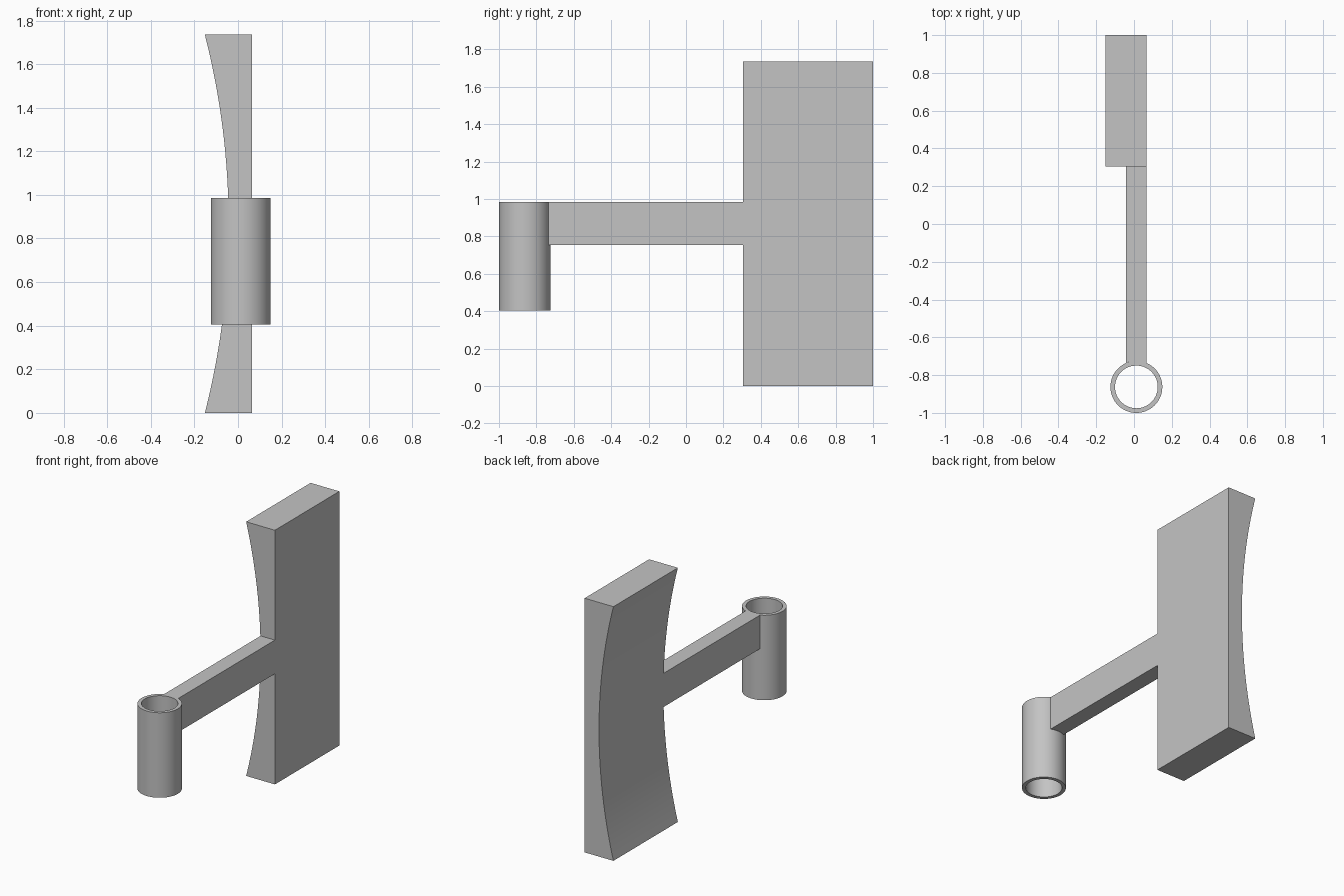
import bpy, bmesh, math
from mathutils import Vector

cube = bpy.data.objects.get("Cube")
if cube:
    bpy.data.objects.remove(cube, do_unlink=True)

grey = bpy.data.materials.new("plain grey")
grey.use_nodes = True
colour = (0.55, 0.55, 0.55, 1)
grey.diffuse_color = colour
grey.node_tree.nodes["Principled BSDF"].inputs["Base Color"].default_value = colour


def prism(name, outline, direction, smooth_angle):
    """Extrude a closed outline along a direction."""
    bm = bmesh.new()
    face = bm.faces.new([bm.verts.new(p) for p in outline])
    ext = bmesh.ops.extrude_face_region(bm, geom=[face])
    moved = [v for v in ext["geom"] if isinstance(v, bmesh.types.BMVert)]
    bmesh.ops.translate(bm, verts=moved, vec=Vector(direction))
    return finish(name, bm, smooth_angle)


def finish(name, bm, smooth_angle):
    bmesh.ops.recalc_face_normals(bm, faces=bm.faces)
    mesh = bpy.data.meshes.new(name)
    bm.to_mesh(mesh)
    bm.free()
    obj = bpy.data.objects.new(name, mesh)
    bpy.context.collection.objects.link(obj)
    mesh.materials.append(grey)
    bpy.ops.object.select_all(action="DESELECT")
    obj.select_set(True)
    bpy.context.view_layer.objects.active = obj
    bpy.ops.object.shade_smooth_by_angle(angle=math.radians(smooth_angle))
    return obj


# Shared dimensions
HEIGHT, FLAT_X, EDGE_X, WAIST_X = 1.735, 0.065, -0.152, -0.043
PLATE_FRONT, PLATE_BACK = 0.305, 1.0
RING_X, RING_Y, OUTER, INNER = 0.0125, -0.8625, 0.1375, 0.113
RING_BOTTOM, ARM_BOTTOM, ARM_TOP = 0.405, 0.755, 0.985

# Tall plate with one flat side and one hollowed circular-arc side
half = HEIGHT / 2
depth = WAIST_X - EDGE_X
radius = (half ** 2 + depth ** 2) / (2 * depth)
sweep = math.asin(half / radius)
STEPS = 32
outline = [(FLAT_X, PLATE_FRONT, HEIGHT), (FLAT_X, PLATE_FRONT, 0)]
for i in range(STEPS + 1):
    a = sweep * (2 * i / STEPS - 1)
    outline.append((WAIST_X - radius * (1 - math.cos(a)), PLATE_FRONT,
                    half + radius * math.sin(a)))
prism("curved_plate", outline, (0, PLATE_BACK - PLATE_FRONT, 0), 20)

# Straight arm whose end fits the round sleeve
start = math.acos((WAIST_X - RING_X) / OUTER)
end = math.acos((FLAT_X - RING_X) / OUTER)
outline = [(FLAT_X, PLATE_FRONT, ARM_BOTTOM), (WAIST_X, PLATE_FRONT, ARM_BOTTOM)]
for i in range(9):
    a = start + (end - start) * i / 8
    outline.append((RING_X + OUTER * math.cos(a), RING_Y + OUTER * math.sin(a), ARM_BOTTOM))
prism("arm", outline, (0, 0, ARM_TOP - ARM_BOTTOM), 20)

# Open sleeve: a rectangular wall section spun around the vertical axis
bm = bmesh.new()
section = [bm.verts.new((RING_X + r, RING_Y, z)) for r, z in
           ((INNER, RING_BOTTOM), (OUTER, RING_BOTTOM), (OUTER, ARM_TOP), (INNER, ARM_TOP))]
edges = [bm.edges.new((section[i], section[(i + 1) % 4])) for i in range(4)]
bmesh.ops.spin(bm, geom=section + edges, cent=(RING_X, RING_Y, 0), axis=(0, 0, 1),
               angle=math.tau, steps=64, use_merge=True)
bmesh.ops.remove_doubles(bm, verts=bm.verts, dist=0.0001)
finish("sleeve", bm, 30)
